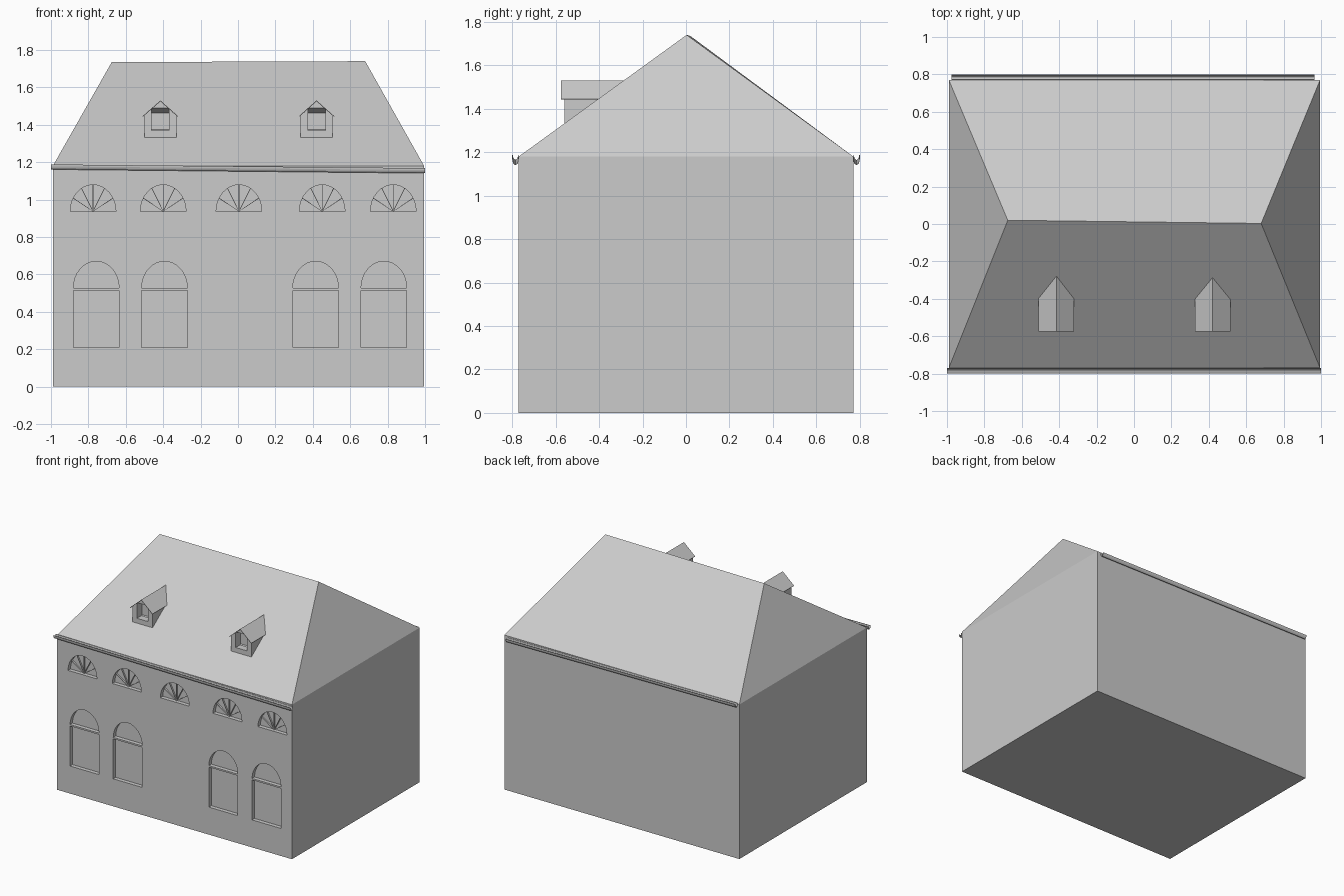
import bpy, bmesh, math
from mathutils import Matrix

if "Cube" in bpy.data.objects:
    bpy.data.objects.remove(bpy.data.objects["Cube"])

stone = bpy.data.materials.new("plain_grey")
stone.diffuse_color = (0.6, 0.6, 0.6, 1)
stone.use_nodes = True
stone.node_tree.nodes["Principled BSDF"].inputs["Base Color"].default_value = stone.diffuse_color


def along_y(u, v, t):
    return (u, t, v)


def along_x(u, v, t):
    return (t, u, v)


def prism(bm, profile, a, b, place):
    """Extrude a closed 2D profile from a to b."""
    lo = [bm.verts.new(place(u, v, a)) for u, v in profile]
    hi = [bm.verts.new(place(u, v, b)) for u, v in profile]
    n = len(profile)
    bm.faces.new(lo)
    bm.faces.new(hi[::-1])
    for i in range(n):
        j = (i + 1) % n
        bm.faces.new((lo[j], lo[i], hi[i], hi[j]))


def finish(bm, name):
    bmesh.ops.recalc_face_normals(bm, faces=bm.faces)
    me = bpy.data.meshes.new(name)
    bm.to_mesh(me)
    bm.free()
    me.materials.append(stone)
    ob = bpy.data.objects.new(name, me)
    bpy.context.collection.objects.link(ob)
    return ob


def carve(ob, cutter):
    mod = ob.modifiers.new("recess", 'BOOLEAN')
    mod.operation = 'DIFFERENCE'
    mod.solver = 'EXACT'
    mod.object = cutter
    bpy.context.view_layer.objects.active = ob
    bpy.ops.object.modifier_apply(modifier=mod.name)
    bpy.data.objects.remove(cutter, do_unlink=True)


def box(x0, x1, z0, z1):
    return [(x0, z0), (x1, z0), (x1, z1), (x0, z1)]


def arch(cx, z, w, h, n=16):
    return [(cx + w * math.cos(math.pi * i / n), z + h * math.sin(math.pi * i / n))
            for i in range(n + 1)]


X0, X1, Y, EAVE = -0.99, 0.995, 0.77, 1.18
R, H, DEPTH = 0.122, 0.143, 0.03
FANS = (-0.775, -0.40, 0.005, 0.45, 0.83)
WINDOWS = (-0.758, -0.393, 0.415, 0.78)
DORMERS = (-0.415, 0.42)

# Walls and hipped roof as one closed shell
bm = bmesh.new()
corners = [(X0, -Y), (X1, -Y), (X1, Y), (X0, Y)]
base = [bm.verts.new((x, y, 0)) for x, y in corners]
top = [bm.verts.new((x, y, EAVE)) for x, y in corners]
left = bm.verts.new((-0.675, 0.02, 1.735))
right = bm.verts.new((0.68, 0.003, 1.74))
bm.faces.new(base[::-1])
for i in range(4):
    j = (i + 1) % 4
    bm.faces.new((base[i], base[j], top[j], top[i]))
bm.faces.new((top[0], top[1], right, left))
bm.faces.new((top[1], top[2], right))
bm.faces.new((top[2], top[3], left, right))
bm.faces.new((top[3], top[0], left))
house = finish(bm, "walls_and_roof")

# Recesses of the arched windows and the upper fanlights
bm = bmesh.new()
for cx in WINDOWS:
    prism(bm, box(cx - R, cx + R, 0.21, 0.515), -Y - 0.1, -Y + DEPTH, along_y)
    prism(bm, arch(cx, 0.527, R, H), -Y - 0.1, -Y + DEPTH, along_y)
for cx in FANS:
    prism(bm, arch(cx, 0.936, R, H), -Y - 0.1, -Y + DEPTH, along_y)
carve(house, finish(bm, "window_cutter"))

# Thin radiating bars in the fanlights
bm = bmesh.new()
for cx in FANS:
    for deg in (30, 60, 90, 120, 150):
        a = math.radians(deg)
        dx, dz = math.cos(a), math.sin(a)
        w = 0.002
        e = (cx + R * dx, 0.936 + H * dz)
        bar = [(cx + w * dz, 0.937 - w * dx * 0.2), (e[0] + w * dz, e[1] - w * dx),
               (e[0] - w * dz, e[1] + w * dx), (cx - w * dz, 0.937 + w * dx * 0.2)]
        prism(bm, bar, -Y + 0.018, -Y + DEPTH + 0.002, along_y)
finish(bm, "fanlight_bars")

# Dormers: gabled box with a recessed opening, under a thin overhanging roof
for side, cx in zip(("left", "right"), DORMERS):
    bm = bmesh.new()
    gable = [(cx - 0.085, 1.333), (cx + 0.085, 1.333), (cx + 0.085, 1.45),
             (cx, 1.525), (cx - 0.085, 1.45)]
    prism(bm, gable, -0.56, -0.3, along_y)
    dormer = finish(bm, side + "_dormer")
    bm = bmesh.new()
    opening = [(-0.60, 1.37), (-0.60, 1.5), (-0.56, 1.49), (-0.50, 1.463), (-0.50, 1.37)]
    prism(bm, opening, cx - 0.047, cx + 0.047, along_x)
    carve(dormer, finish(bm, "dormer_cutter"))
    bm = bmesh.new()
    roof = [(cx - 0.095, 1.446), (cx, 1.53), (cx + 0.095, 1.446),
            (cx + 0.093, 1.443), (cx, 1.525), (cx - 0.093, 1.443)]
    prism(bm, roof, -0.575, -0.27, along_y)
    finish(bm, side + "_dormer_roof")

# Gutters: open half-round troughs that fall slightly to the right
for name, s, x0, x1 in (("front_gutter", -1, -1.0, 1.0), ("back_gutter", 1, -0.975, 0.965)):
    bm = bmesh.new()
    outer, inner = [], []
    for i in range(9):
        a = math.pi * i / 8
        c, d = math.cos(a), math.sin(a)
        outer.append((s * (0.785 - 0.015 * c), 1.178 - 0.027 * d))
        inner.append((s * (0.785 - 0.012 * c), 1.178 - 0.023 * d))
    prism(bm, outer + inner[::-1], x0, x1, along_x)
    for v in bm.verts:
        v.co.z -= 0.01 * v.co.x
    finish(bm, name)
